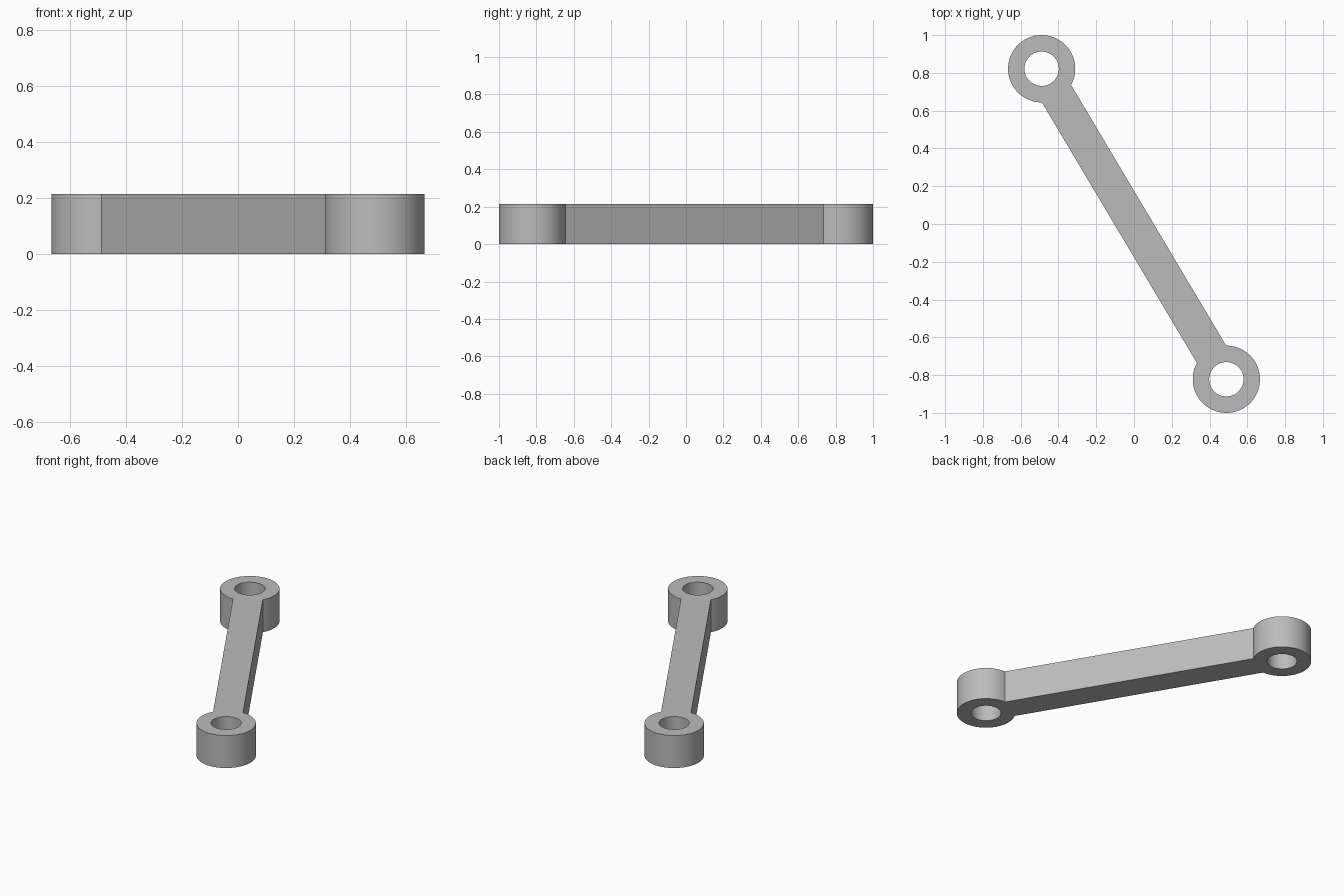
import bpy
import bmesh
from math import asin, atan2, cos, hypot, pi, sin, tau

cube = bpy.data.objects.get("Cube")
if cube:
    bpy.data.objects.remove(cube, do_unlink=True)

EYE_X, EYE_Y = 0.489, -0.822     # centre of the front eye; the rear one is opposite
OUTER, HOLE = 0.178, 0.091
ARM_HALF_WIDTH = 0.09
HEIGHT = 0.215
SEGMENTS = 64

reach = hypot(EYE_X, EYE_Y)
heading = atan2(EYE_Y, EYE_X)
opening = asin(ARM_HALF_WIDTH / OUTER)   # where the arm meets the eye


def arc(cx, cy, radius, start, sweep, count):
    return [(cx + radius * cos(start + sweep * i / count),
             cy + radius * sin(start + sweep * i / count)) for i in range(count)]


def add_loop(curve, points):
    spline = curve.splines.new("POLY")
    spline.points.add(len(points) - 1)
    for point, (x, y) in zip(spline.points, points):
        point.co = (x, y, 0, 1)
    spline.use_cyclic_u = True


# Flat profile: two round eyes joined by a straight arm, with two holes
profile = bpy.data.curves.new("link_arm", "CURVE")
profile.dimensions = "2D"
profile.fill_mode = "BOTH"
profile.extrude = HEIGHT / 2

outline = []
for turn in (0, pi):
    angle = heading + turn
    cx, cy = reach * cos(angle), reach * sin(angle)
    sweep = tau - 2 * opening
    points = arc(cx, cy, OUTER, angle - pi + opening, sweep, SEGMENTS)
    end = angle + pi - opening
    outline += points + [(cx + OUTER * cos(end), cy + OUTER * sin(end))]
    add_loop(profile, arc(cx, cy, HOLE, 0, tau, SEGMENTS))
add_loop(profile, outline)

link = bpy.data.objects.new("link_arm", profile)
bpy.context.collection.objects.link(link)
bpy.ops.object.select_all(action="DESELECT")
link.select_set(True)
bpy.context.view_layer.objects.active = link
bpy.ops.object.convert(target="MESH")
link = bpy.context.object

# Weld the caps to the walls and stand the part on the ground
bm = bmesh.new()
bm.from_mesh(link.data)
bmesh.ops.remove_doubles(bm, verts=bm.verts, dist=0.0001)
bmesh.ops.translate(bm, verts=bm.verts, vec=(0, 0, HEIGHT / 2))
bmesh.ops.recalc_face_normals(bm, faces=bm.faces)
bm.to_mesh(link.data)
bm.free()

# Plain grey finish
colour = (0.5, 0.5, 0.5, 1)
grey = bpy.data.materials.new("plain_grey")
grey.use_nodes = True
grey.diffuse_color = colour
grey.node_tree.nodes["Principled BSDF"].inputs["Base Color"].default_value = colour
link.data.materials.clear()
link.data.materials.append(grey)

bpy.ops.object.shade_smooth_by_angle()
